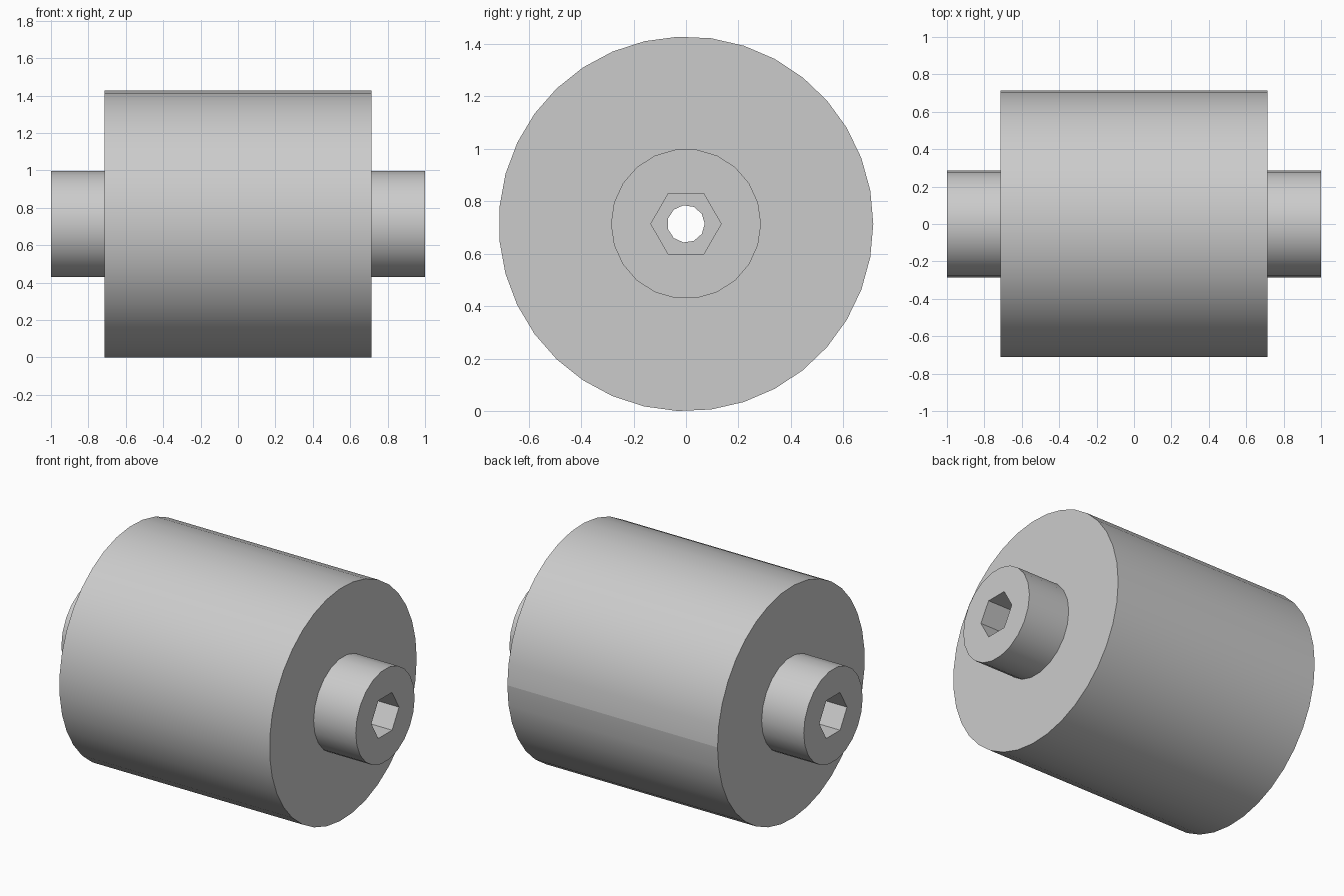
import bpy
import bmesh
from math import cos, sin, pi, radians

cube = bpy.data.objects.get("Cube")
if cube:
    bpy.data.objects.remove(cube, do_unlink=True)

AXIS_Z = 0.714
BODY_R = 0.714
SHAFT_R = 0.286
HEX_R = 0.134
HOLE_R = 0.0714
SOCKET_DEPTH = 0.286

grey = bpy.data.materials.new("light grey")
grey.use_nodes = True
colour = (0.6, 0.6, 0.6, 1)
grey.diffuse_color = colour
grey.node_tree.nodes["Principled BSDF"].inputs["Base Color"].default_value = colour


def prism(name, sides, radius, x0, x1):
    """Prism along x with its first corner pointing to +y."""
    bm = bmesh.new()
    rings = []
    for x in (x0, x1):
        rings.append([bm.verts.new((x, radius * cos(2 * pi * i / sides),
                                    AXIS_Z + radius * sin(2 * pi * i / sides)))
                      for i in range(sides)])
    a, b = rings
    for i in range(sides):
        j = (i + 1) % sides
        bm.faces.new((a[i], a[j], b[j], b[i]))
    bm.faces.new(a)
    bm.faces.new(b)
    bmesh.ops.recalc_face_normals(bm, faces=bm.faces)
    mesh = bpy.data.meshes.new(name)
    bm.to_mesh(mesh)
    bm.free()
    mesh.materials.append(grey)
    obj = bpy.data.objects.new(name, mesh)
    bpy.context.collection.objects.link(obj)
    return obj


def activate(obj):
    bpy.ops.object.select_all(action='DESELECT')
    obj.select_set(True)
    bpy.context.view_layer.objects.active = obj


def cut(obj, cutter):
    mod = obj.modifiers.new("cut", 'BOOLEAN')
    mod.operation = 'DIFFERENCE'
    mod.solver = 'EXACT'
    mod.object = cutter
    activate(obj)
    bpy.ops.object.modifier_apply(modifier=mod.name)
    bpy.data.objects.remove(cutter, do_unlink=True)


# Wide roller body, bored for the shaft
body = prism("roller_body", 35, BODY_R, -BODY_R, BODY_R)
cut(body, prism("bore_cutter", 22, SHAFT_R, -1.1, 1.1))

# Shaft with a through hole and a hexagonal socket at each end
shaft = prism("shaft", 22, SHAFT_R, -1, 1)
cut(shaft, prism("hole_cutter", 11, HOLE_R, -1.1, 1.1))
for side in (-1, 1):
    cut(shaft, prism("socket_cutter", 6, HEX_R,
                     side * (1 - SOCKET_DEPTH), side * 1.1))

# Smooth round walls with crisp rims
for obj in (body, shaft):
    activate(obj)
    bpy.ops.object.shade_smooth_by_angle(angle=radians(40))

# Seam along the back of the body
for edge in body.data.edges:
    if all(body.data.vertices[v].co.y > BODY_R - 0.001 for v in edge.vertices):
        edge.use_edge_sharp = True
